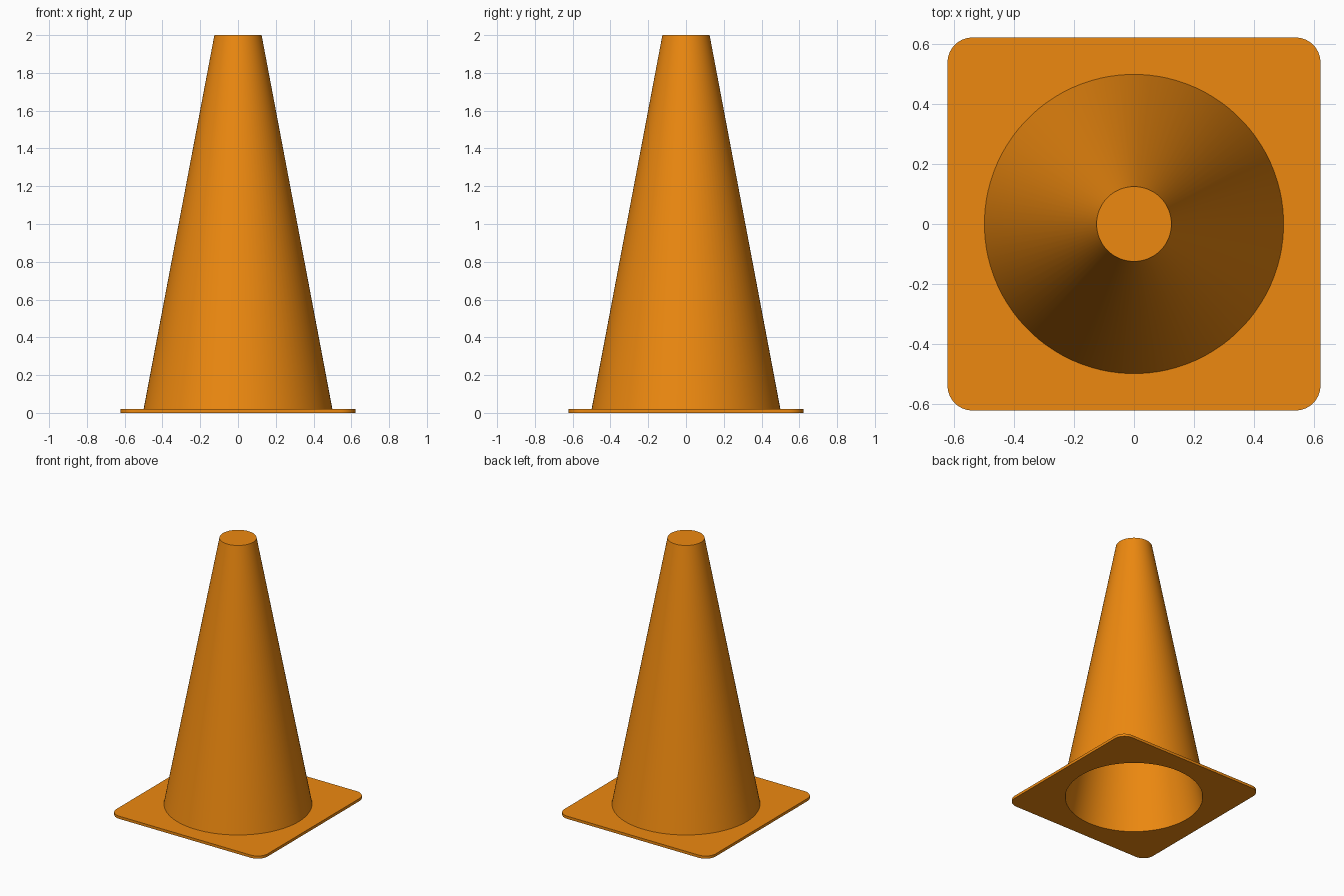
import bpy, bmesh
from math import sin, cos, tau, pi, radians

if "Cube" in bpy.data.objects:
    bpy.data.objects.remove(bpy.data.objects["Cube"])

CORNER = 24            # points per plate corner
N = CORNER * 4         # sides of the cone
HALF, FILLET = 0.623, 0.083
THICK = 0.02


def circle(r, z):
    return [(r * cos((i + .5) * tau / N), r * sin((i + .5) * tau / N), z) for i in range(N)]


def rounded_square(z):
    pts = []
    c = HALF - FILLET
    for k in range(4):
        mid = (k + .5) * pi / 2
        cx = c if cos(mid) > 0 else -c
        cy = c if sin(mid) > 0 else -c
        for j in range(CORNER):
            a = (k + j / (CORNER - 1)) * pi / 2
            pts.append((cx + FILLET * cos(a), cy + FILLET * sin(a), z))
    return pts


# Loops from the outer top, over the plate, and back up the hollow inside
loops = [
    circle(0.125, 2.0),
    circle(0.5, THICK),
    rounded_square(THICK),
    rounded_square(0),
    circle(0.475, 0),
    circle(0.105, 1.975),
]

bm = bmesh.new()
rings = [[bm.verts.new(p) for p in loop] for loop in loops]
for a, b in zip(rings, rings[1:]):
    for i in range(N):
        j = (i + 1) % N
        bm.faces.new((a[i], b[i], b[j], a[j]))
# Closed tip, outside and inside
bm.faces.new(rings[0])
bm.faces.new(rings[-1][::-1])
bmesh.ops.recalc_face_normals(bm, faces=bm.faces)

mesh = bpy.data.meshes.new("traffic_cone")
bm.to_mesh(mesh)
bm.free()
cone = bpy.data.objects.new("traffic_cone", mesh)
bpy.context.collection.objects.link(cone)

# Orange plastic
orange = bpy.data.materials.new("orange_plastic")
orange.diffuse_color = (0.85, 0.25, 0.005, 1)
orange.use_nodes = True
orange.node_tree.nodes["Principled BSDF"].inputs["Base Color"].default_value = orange.diffuse_color
mesh.materials.append(orange)

bpy.context.view_layer.objects.active = cone
cone.select_set(True)
bpy.ops.object.shade_smooth_by_angle(angle=radians(30))
